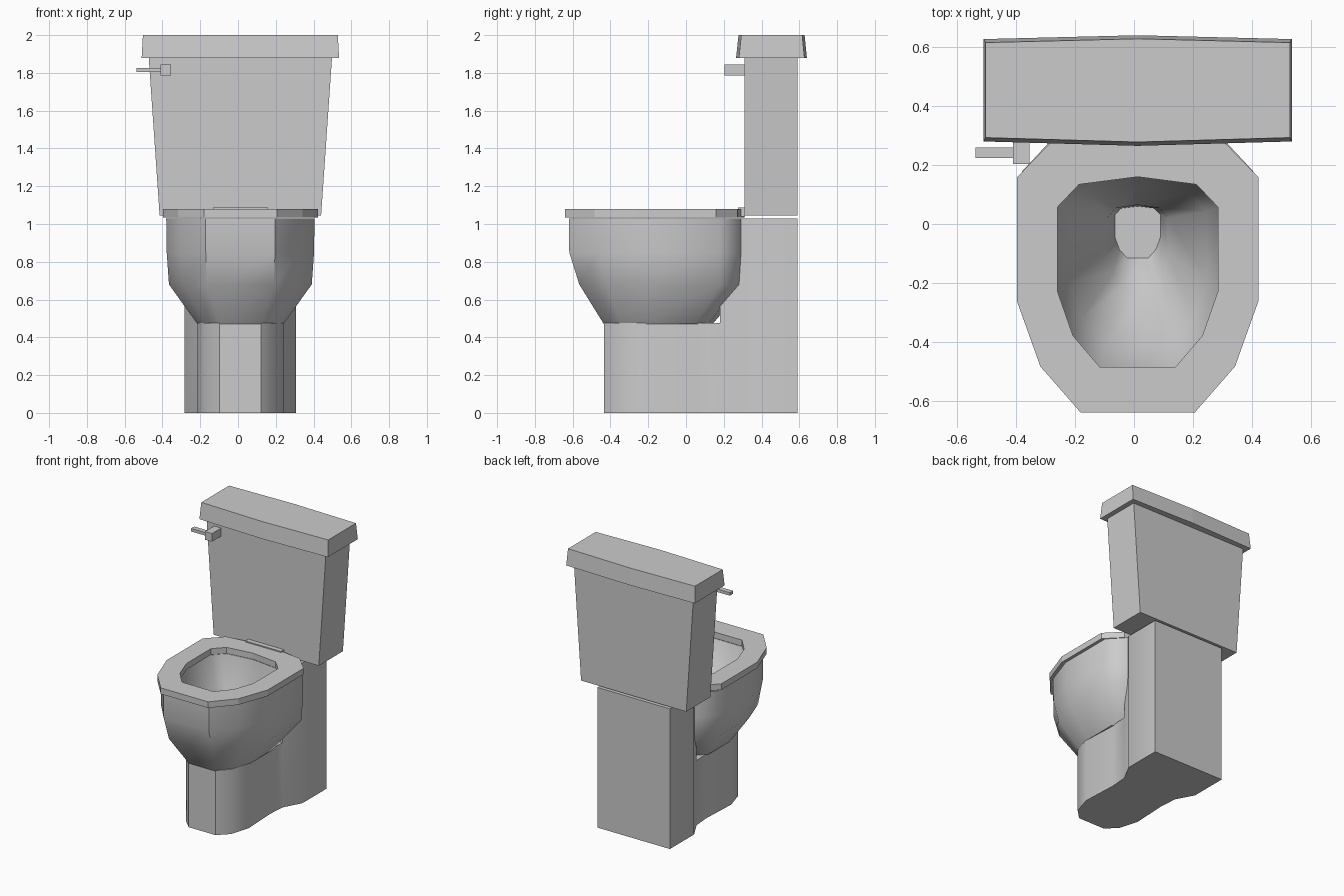
import bpy, bmesh, math

if "Cube" in bpy.data.objects:
    bpy.data.objects.remove(bpy.data.objects["Cube"])

CX = 0.0125  # centre line of the fixture
# normalised half outline of bowl and seat: (half width, front-to-back position)
EGG = [(0.47, 0), (0.805, 0.165), (1, 0.4), (1, 0.84), (0.73, 0.96), (0, 1)]


def finish(name, bm, smooth=None):
    bmesh.ops.recalc_face_normals(bm, faces=bm.faces)
    me = bpy.data.meshes.new(name)
    bm.to_mesh(me)
    bm.free()
    ob = bpy.data.objects.new(name, me)
    bpy.context.collection.objects.link(ob)
    if smooth:
        bpy.ops.object.select_all(action='DESELECT')
        ob.select_set(True)
        bpy.context.view_layer.objects.active = ob
        bpy.ops.object.shade_smooth_by_angle(angle=math.radians(smooth))
    return ob


def mirror(half):
    """Full closed outline from the +x half."""
    return half + [(-x, y) for x, y in reversed(half) if abs(x) > 1e-6]


def egg(hw, y0, y1, z):
    return [(CX + x, y, z) for x, y in mirror([(u * hw, y0 + v * (y1 - y0)) for u, v in EGG])]


def loft(name, rings, caps=(True, True), closed=False, smooth=None):
    bm = bmesh.new()
    vs = [[bm.verts.new(p) for p in r] for r in rings]
    pairs = list(zip(vs, vs[1:])) + ([(vs[-1], vs[0])] if closed else [])
    n = len(vs[0])
    for a, b in pairs:
        for i in range(n):
            j = (i + 1) % n
            bm.faces.new((a[i], a[j], b[j], b[i]))
    for use, r in zip(caps, (vs[0], vs[-1])):
        if use:
            bm.faces.new(r)
    return finish(name, bm, smooth)


def rect(hw, y0, y1, z, cx=CX):
    return [(cx - hw, y0, z), (cx + hw, y0, z), (cx + hw, y1, z), (cx - hw, y1, z)]


# Pedestal: waisted foot, with its rear part continuing up as a column
half = [(0.11, -0.435), (0.185, -0.36), (0.2275, -0.22), (0.215, 0.05),
        (0.225, 0.18), (0.295, 0.31), (0.295, 0.59)]
outline = mirror(half)
bm = bmesh.new()
low = [bm.verts.new((CX + x, y, 0)) for x, y in outline]
mid = [bm.verts.new((CX + x, y, 0.475)) for x, y in outline]
n = len(outline)
for i in range(n):
    j = (i + 1) % n
    bm.faces.new((low[i], low[j], mid[j], mid[i]))
bm.faces.new(low)
back = [i for i in range(n) if outline[i][1] > 0.1]
bm.faces.new([mid[i] for i in range(n) if i not in back[1:-1]])
top = [bm.verts.new((mid[i].co.x, mid[i].co.y, 1.03)) for i in back]
col = [mid[i] for i in back]
for k in range(len(back)):
    m = (k + 1) % len(back)
    bm.faces.new((col[k], col[m], top[m], top[k]))
bm.faces.new(top)
finish("pedestal", bm, 40)

# Bowl: outer shell, rim, inner basin and drain
loft("bowl", [
    egg(0.2275, -0.435, 0.14, 0.47),
    egg(0.378, -0.565, 0.32, 0.68),
    egg(0.39, -0.618, 0.33, 0.85),
    egg(0.3925, -0.62, 0.33, 1.03),
    egg(0.28, -0.49, 0.165, 1.03),
    egg(0.235, -0.41, 0.13, 0.82),
    egg(0.1025, -0.21, 0.065, 0.62),
    egg(0.077, -0.115, 0.06, 0.5),
], smooth=46)

# Seat ring
loft("seat", [
    egg(0.41, -0.64, 0.31, 1.035), egg(0.41, -0.64, 0.31, 1.08),
    egg(0.2725, -0.485, 0.16, 1.08), egg(0.2725, -0.485, 0.16, 1.035),
], caps=(False, False), closed=True)

# Hinge block between seat and tank
loft("seat_hinge", [rect(0.145, 0.275, 0.312, 1.04), rect(0.145, 0.275, 0.312, 1.088)])

# Tank, widening upward
loft("tank", [rect(0.4275, 0.31, 0.59, 1.045), rect(0.485, 0.31, 0.59, 1.88)])


# Tank lid, slightly bowed front and back
def lid_ring(hw, front, rear, z):
    return [(CX + x, y, z) for x, y in
            [(-hw, front + 0.015), (0, front), (hw, front + 0.015),
             (hw, rear - 0.013), (0, rear), (-hw, rear - 0.013)]]


loft("tank_lid", [lid_ring(0.5225, 0.265, 0.64, 1.88), lid_ring(0.516, 0.278, 0.628, 2.0)])

# Flush lever: mount and arm
loft("lever_mount", [rect(0.0285, 0.203, 0.312, z, -0.3825) for z in (1.785, 1.845)])
loft("lever_arm", [rect(0.067, 0.223, 0.26, z, -0.471) for z in (1.804, 1.826)])
